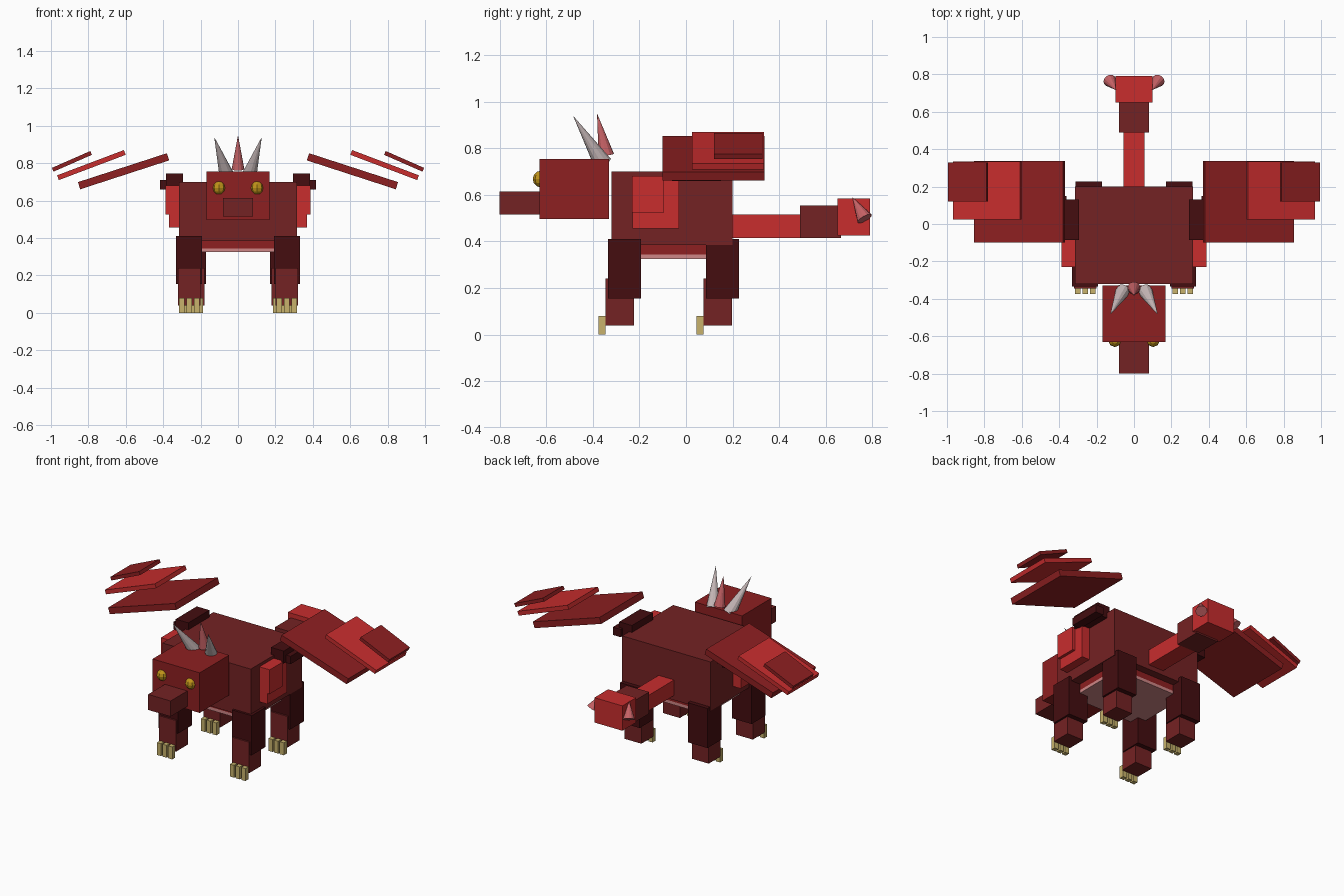
import bpy, math
from mathutils import Vector

if "Cube" in bpy.data.objects:
    bpy.data.objects.remove(bpy.data.objects["Cube"])


def material(name, r, g, b):
    m = bpy.data.materials.new(name)
    m.diffuse_color = (r, g, b, 1)
    m.use_nodes = True
    m.node_tree.nodes["Principled BSDF"].inputs["Base Color"].default_value = m.diffuse_color
    return m


BRIGHT = material("bright red", 0.58, 0.026, 0.027)
MID = material("mid red", 0.27, 0.014, 0.015)
HIDE = material("hide maroon", 0.175, 0.016, 0.017)
DARK = material("dark maroon", 0.058, 0.004, 0.005)
PINK = material("belly pink", 0.62, 0.24, 0.24)
SALMON = material("spike salmon", 0.56, 0.12, 0.13)
HORN = material("horn grey", 0.56, 0.47, 0.47)
EYE = material("eye amber", 0.52, 0.29, 0.01)
CLAW = material("claw tan", 0.58, 0.45, 0.15)


def finish(name, mat):
    o = bpy.context.object
    o.name = name
    o.data.materials.append(mat)
    return o


def box(name, x, y, z, mat):
    """Axis aligned box from (min, max) ranges."""
    bpy.ops.mesh.primitive_cube_add(size=1, location=[sum(r) / 2 for r in (x, y, z)])
    o = finish(name, mat)
    o.scale = [r[1] - r[0] for r in (x, y, z)]
    bpy.ops.object.transform_apply(location=False, rotation=False, scale=True)
    return o


def sided(s, lo, hi):
    return (lo, hi) if s > 0 else (-hi, -lo)


def cone(name, base, tip, radius, mat):
    base, tip = Vector(base), Vector(tip)
    d = tip - base
    bpy.ops.mesh.primitive_cone_add(vertices=12, radius1=radius, radius2=0, depth=d.length,
                                    location=(base + tip) / 2,
                                    rotation=d.to_track_quat('Z', 'Y').to_euler())
    return finish(name, mat)


# Torso and belly
box("body", (-0.315, 0.315), (-0.32, 0.20), (0.385, 0.70), HIDE)
box("belly_band", (-0.25, 0.25), (-0.26, 0.15), (0.345, 0.39), MID)
box("belly_plate", (-0.25, 0.25), (-0.26, 0.15), (0.325, 0.345), PINK)

# Head and snout
box("head", (-0.168, 0.168), (-0.63, -0.33), (0.497, 0.755), MID)
box("snout", (-0.08, 0.08), (-0.80, -0.63), (0.515, 0.615), HIDE)
cone("centre_horn", (0, -0.342, 0.768), (0, -0.382, 0.95), 0.034, SALMON)

# Tail
box("tail_base", (-0.055, 0.055), (0.19, 0.49), (0.415, 0.515), BRIGHT)
box("tail_middle", (-0.08, 0.08), (0.49, 0.665), (0.415, 0.555), HIDE)
box("tail_tip", (-0.10, 0.10), (0.65, 0.79), (0.425, 0.585), BRIGHT)

# Wing plates: centre x, centre z, length, thickness, y range, droop in degrees
WING = [("wing_inner", 0.612, 0.757, 0.50, 0.04, (-0.10, 0.337), 18, MID),
        ("wing_middle", 0.784, 0.790, 0.382, 0.027, (0.025, 0.335), 20.7, BRIGHT),
        ("wing_outer", 0.888, 0.810, 0.224, 0.022, (0.12, 0.328), 23.7, MID)]

for s, side in ((-1, "left"), (1, "right")):
    # Eyes and side horns
    bpy.ops.mesh.primitive_uv_sphere_add(segments=8, ring_count=6, radius=0.036,
                                         location=(s * 0.102, -0.622, 0.668))
    finish(f"eye_{side}", EYE)
    cone(f"horn_{side}", (s * 0.06, -0.357, 0.735), (s * 0.127, -0.485, 0.94), 0.04, HORN)
    cone(f"tail_spike_{side}", (s * 0.13, 0.767, 0.498), (s * 0.095, 0.715, 0.59), 0.035, SALMON)

    # Flank plates and wing mounts
    box(f"flank_plate_{side}", sided(s, 0.30, 0.37), (-0.23, -0.03), (0.455, 0.68), BRIGHT)
    box(f"flank_guard_{side}", sided(s, 0.30, 0.388), (-0.231, -0.095), (0.525, 0.681), BRIGHT)
    box(f"wing_mount_{side}", sided(s, 0.295, 0.385), (-0.085, 0.13), (0.665, 0.745), DARK)
    box(f"wing_joint_{side}", sided(s, 0.36, 0.417), (-0.06, 0.15), (0.66, 0.71), DARK)

    # Wings
    for name, cx, cz, length, thick, ys, droop, mat in WING:
        o = box(f"{name}_{side}", (-length / 2, length / 2), ys, (-thick / 2, thick / 2), mat)
        o.location.x, o.location.z = s * cx, cz
        o.rotation_euler.y = s * math.radians(droop)

    # Legs with three claws each
    for pos, y, dx in (("front", -0.335, 0.0), ("rear", 0.085, -0.02)):
        tag = f"{pos}_{side}"
        box(f"upper_leg_{tag}", sided(s, 0.192 + dx, 0.332 + dx), (y, y + 0.142), (0.155, 0.41), DARK)
        box(f"lower_leg_{tag}", sided(s, 0.20 + dx, 0.32 + dx), (y - 0.01, y + 0.112), (0.04, 0.24), HIDE)
        for i in range(3):
            x = 0.206 + dx + i * 0.04
            box(f"claw_{tag}_{i + 1}", sided(s, x, x + 0.029), (y - 0.04, y - 0.01), (0, 0.08), CLAW)
